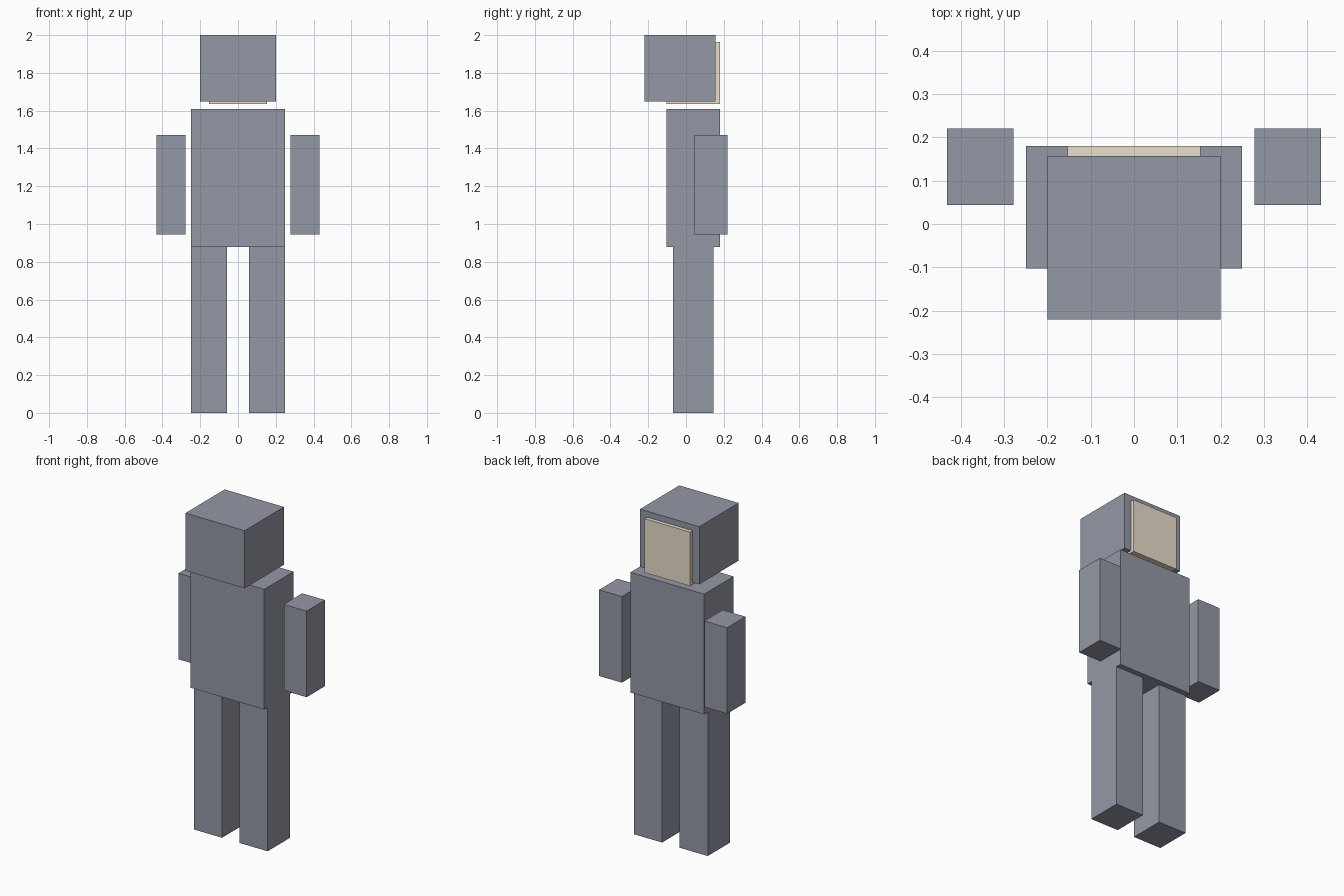
import bpy

if "Cube" in bpy.data.objects:
    bpy.data.objects.remove(bpy.data.objects["Cube"])


def make_material(name, rgb):
    mat = bpy.data.materials.new(name)
    mat.diffuse_color = (*rgb, 1)
    mat.use_nodes = True
    mat.node_tree.nodes["Principled BSDF"].inputs["Base Color"].default_value = mat.diffuse_color
    return mat


slate = make_material("slate", (0.295, 0.315, 0.375))
beige = make_material("beige", (0.82, 0.74, 0.60))


def box(name, x, y, z, material=slate):
    """Box spanning the (min, max) ranges on each axis."""
    centre = [(a + b) / 2 for a, b in (x, y, z)]
    bpy.ops.mesh.primitive_cube_add(size=1, location=centre)
    obj = bpy.context.object
    obj.name = name
    obj.scale = [b - a for a, b in (x, y, z)]
    bpy.ops.object.transform_apply(location=False, rotation=False, scale=True)
    obj.data.materials.append(material)
    return obj


def pair(name, x, y, z):
    """Matching boxes on the right and left sides."""
    box(name + "_right", x, y, z)
    box(name + "_left", (-x[1], -x[0]), y, z)


# Head, with an inner beige block showing at the back and underneath
box("head", (-0.20, 0.20), (-0.221, 0.157), (1.648, 2.0))
box("head_panel", (-0.154, 0.154), (-0.103, 0.18), (1.634, 1.963), beige)

# Body
box("torso", (-0.249, 0.249), (-0.103, 0.18), (0.877, 1.61))

# Limbs
pair("arm", (0.278, 0.432), (0.044, 0.221), (0.945, 1.47))
pair("leg", (0.059, 0.249), (-0.07, 0.146), (0.0, 0.877))
